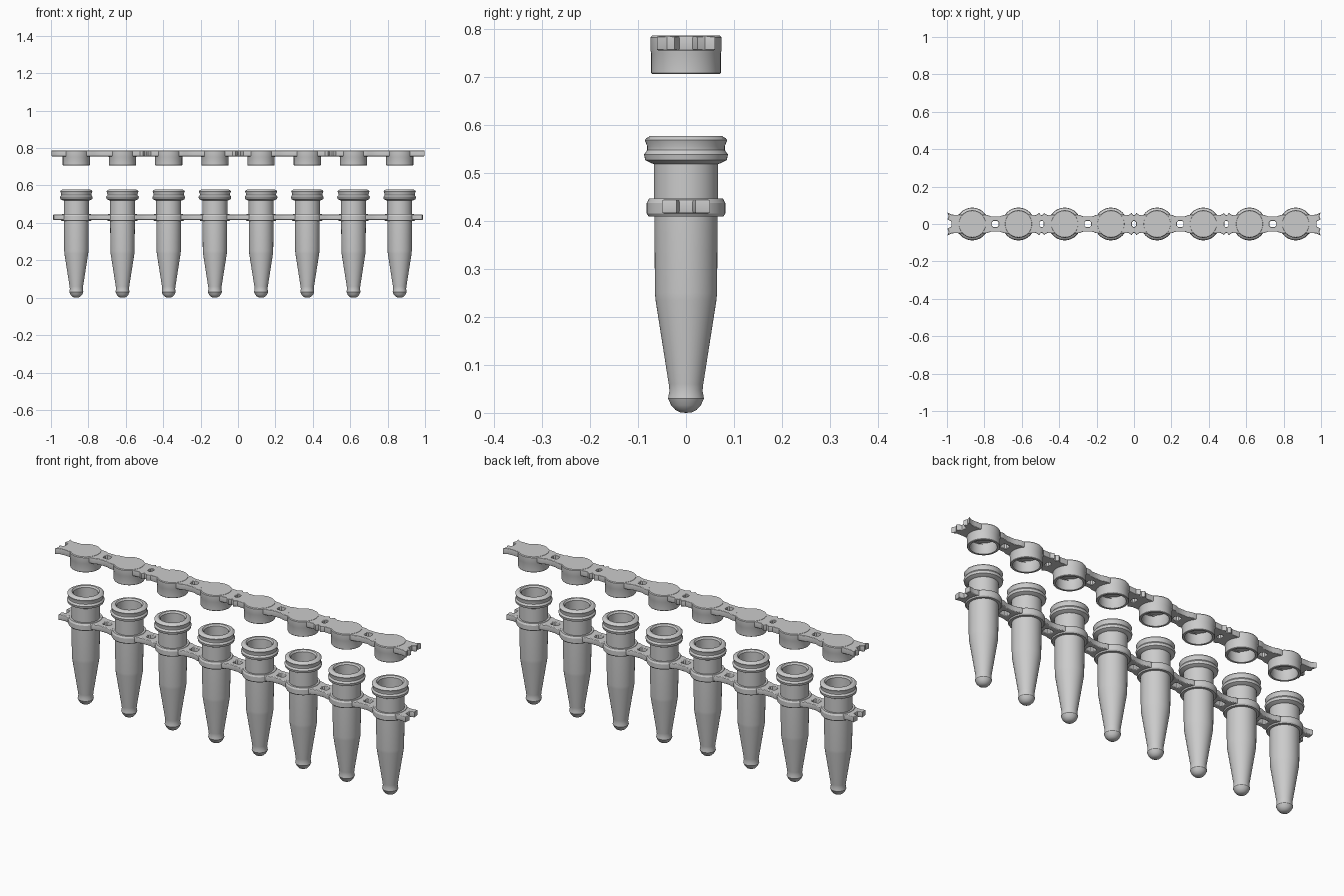
import bpy, bmesh, math

if "Cube" in bpy.data.objects:
    bpy.data.objects.remove(bpy.data.objects["Cube"])

PITCH = 0.247
XS = [(i - 3.5) * PITCH for i in range(8)]
GAPS = [(i - 3) * PITCH for i in range(7)]


def smooth(ob):
    bpy.ops.object.select_all(action='DESELECT')
    ob.select_set(True)
    bpy.context.view_layer.objects.active = ob
    bpy.ops.object.shade_smooth_by_angle(angle=math.radians(28))


def lathe(name, profile, steps=48):
    bm = bmesh.new()
    vs = [bm.verts.new((r, 0, z)) for r, z in profile]
    es = [bm.edges.new(p) for p in zip(vs, vs[1:])]
    bmesh.ops.spin(bm, geom=vs + es, cent=(0, 0, 0), axis=(0, 0, 1),
                   angle=2 * math.pi, steps=steps, use_merge=False)
    bmesh.ops.remove_doubles(bm, verts=bm.verts, dist=1e-5)
    bmesh.ops.recalc_face_normals(bm, faces=bm.faces)
    me = bpy.data.meshes.new(name)
    bm.to_mesh(me)
    bm.free()
    ob = bpy.data.objects.new(name, me)
    bpy.context.collection.objects.link(ob)
    smooth(ob)
    return ob


def repeat(ob):
    ob.location.x = XS[0]
    for x in XS[1:]:
        c = ob.copy()
        c.location.x = x
        bpy.context.collection.objects.link(c)


def circle(cx, r, n=48):
    return [(cx + r * math.cos(2 * math.pi * i / n),
             r * math.sin(2 * math.pi * i / n)) for i in range(n)]


def hole(cx, a, b):
    c = 0.006
    return [(cx - a, -b + c), (cx - a + c, -b), (cx + a - c, -b), (cx + a, -b + c),
            (cx + a, b - c), (cx + a - c, b), (cx - a + c, b), (cx - a, b - c)]


def plate(name, loops, z0, z1, bevel):
    # filled 2D curve with rounded rims, turned into a mesh
    cu = bpy.data.curves.new(name, 'CURVE')
    cu.dimensions = '2D'
    cu.fill_mode = 'BOTH'
    cu.extrude = (z1 - z0) / 2 - bevel
    cu.bevel_depth = bevel
    cu.bevel_resolution = 2
    cu.offset = -bevel
    for pts in loops:
        s = cu.splines.new('POLY')
        s.points.add(len(pts) - 1)
        for p, (x, y) in zip(s.points, pts):
            p.co = (x, y, 0, 1)
        s.use_cyclic_u = True
    ob = bpy.data.objects.new(name, cu)
    bpy.context.collection.objects.link(ob)
    ob.location.z = (z0 + z1) / 2
    bpy.ops.object.select_all(action='DESELECT')
    ob.select_set(True)
    bpy.context.view_layer.objects.active = ob
    bpy.ops.object.convert(target='MESH')
    smooth(bpy.context.object)


def outline(gap_shapes, end_shape):
    # upper edge left to right, then mirrored back along the lower edge
    top = [(-x, y) for x, y in reversed(end_shape)]
    for g, shape in zip(GAPS, gap_shapes):
        top += [(g + dx, y) for dx, y in shape]
    top += end_shape
    return top + [(x, -y) for x, y in reversed(top)]


# tubes with collar, ring and hollow bore
tube = lathe("tube", [
    (0, 0), (0.012, 0.001), (0.022, 0.006), (0.031, 0.016), (0.0375, 0.03),
    (0.0345, 0.046), (0.036, 0.06), (0.0635, 0.235), (0.0648, 0.25), (0.066, 0.41),
    (0.078, 0.41), (0.082, 0.416), (0.082, 0.438), (0.077, 0.447), (0.067, 0.447),
    (0.067, 0.519), (0.073, 0.521), (0.085, 0.527), (0.0875, 0.539), (0.081, 0.548),
    (0.081, 0.556), (0.086, 0.569), (0.083, 0.573), (0.074, 0.578), (0.064, 0.578),
    (0.058, 0.57), (0.056, 0.25), (0.028, 0.06), (0.022, 0.022), (0, 0.012)])
repeat(tube)

# caps, open underneath
cap = lathe("cap", [
    (0, 0.787), (0.071, 0.787), (0.074, 0.783), (0.074, 0.755), (0.0725, 0.75),
    (0.0725, 0.709), (0.071, 0.707), (0.061, 0.707), (0.059, 0.711),
    (0.059, 0.762), (0, 0.762)])
repeat(cap)

waist = [(-0.062, 0.05), (-0.045, 0.049), (-0.025, 0.041), (0.025, 0.041),
         (0.045, 0.049), (0.062, 0.05)]
notched = [(-0.062, 0.05), (-0.03, 0.048), (-0.013, 0.059), (-0.004, 0.047),
           (0.004, 0.047), (0.013, 0.059), (0.03, 0.048), (0.062, 0.05)]

# strip joining the tubes
end = [(0.925, 0.05), (0.95, 0.044), (0.97, 0.046), (0.985, 0.05),
       (0.988, 0.02), (0.965, 0.014)]
plate("tube_strip", [outline([waist] * 7, end)]
      + [hole(g, 0.02, 0.016) for g in GAPS]
      + [circle(x, 0.06) for x in XS], 0.416, 0.445, 0.004)

# strip joining the caps, with snap notches at every second gap
end = [(0.925, 0.05), (0.955, 0.049), (0.975, 0.05), (0.997, 0.061),
       (0.99, 0.04), (0.998, 0.024), (0.977, 0.014)]
shapes = [notched if i % 2 else waist for i in range(7)]
plate("cap_strip", [outline(shapes, end)]
      + [hole(g, 0.011 if i % 2 else 0.017, 0.016) for i, g in enumerate(GAPS)]
      + [circle(x, 0.062) for x in XS], 0.756, 0.786, 0.003)
